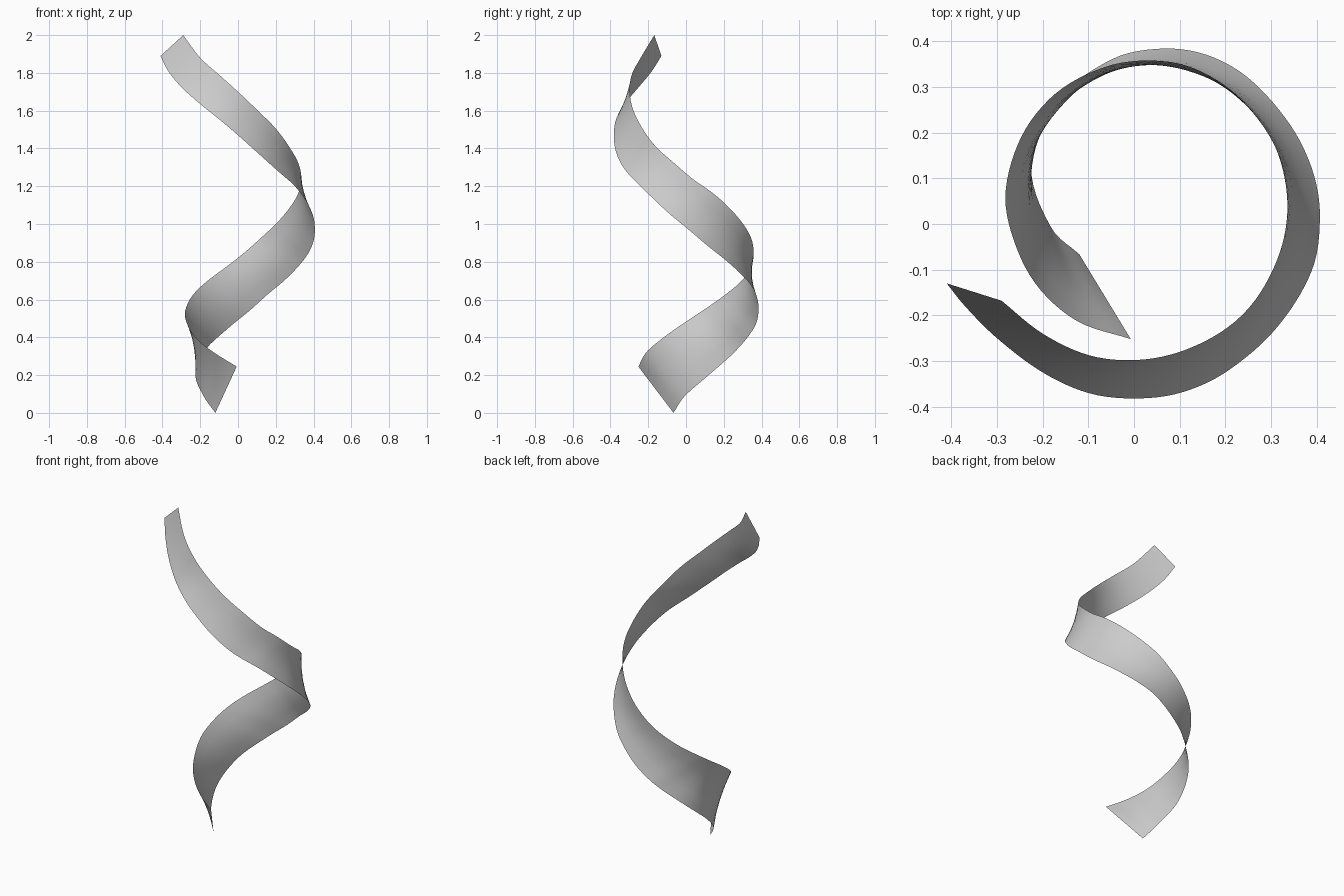
import bpy, bmesh
from mathutils import Vector

if "Cube" in bpy.data.objects:
    bpy.data.objects.remove(bpy.data.objects["Cube"])

# Key points of the two long edges of the ribbon
lower = [(-.12, -.066, 0), (-.18, -.01, .085), (-.225, .12, .20), (-.18, .26, .325),
         (-.05, .36, .45), (.06, .384, .54), (.16, .37, .63), (.25, .32, .705),
         (.34, .22, .80), (.39, .12, .88), (.407, .02, .965), (.39, -.1, 1.065),
         (.31, -.23, 1.19), (.2, -.325, 1.29), (.1, -.37, 1.38), (0, -.382, 1.47),
         (-.1, -.37, 1.555), (-.2, -.325, 1.635), (-.3, -.25, 1.725), (-.37, -.18, 1.81),
         (-.41, -.13, 1.89)]
upper = [(-.007, -.252, .245), (-.12, -.215, .315), (-.2, -.15, .375), (-.25, -.07, .435),
         (-.281, .04, .51), (-.27, .13, .57), (-.23, .22, .635), (-.16, .295, .70),
         (-.06, .345, .775), (.03, .358, .845), (.12, .345, .925), (.21, .295, 1.01),
         (.28, .22, 1.095), (.32, .14, 1.165), (.336, .04, 1.235), (.32, -.06, 1.32),
         (.27, -.16, 1.41), (.2, -.23, 1.505), (.1, -.28, 1.605), (0, -.298, 1.70),
         (-.1, -.287, 1.79), (-.2, -.24, 1.88), (-.29, -.168, 2.0)]
SEGMENTS, ACROSS = 120, 4


def smooth_path(points, n):
    """Spline through the points, resampled to n equal steps."""
    p = [Vector(q) for q in points]
    p = [2 * p[0] - p[1]] + p + [2 * p[-1] - p[-2]]
    dense = []
    for a, b, c, d in zip(p, p[1:], p[2:], p[3:]):
        l0, l1, l2 = (b - a).length, (c - b).length, (d - c).length
        m1 = (c - a) / (l0 + l1) * l1
        m2 = (d - b) / (l1 + l2) * l1
        for k in range(20):
            t = k / 20
            dense.append(b * (2*t**3 - 3*t**2 + 1) + m1 * (t**3 - 2*t**2 + t)
                         + c * (3*t**2 - 2*t**3) + m2 * (t**3 - t**2))
    dense.append(p[-2])
    dist = [0.0]
    for a, b in zip(dense, dense[1:]):
        dist.append(dist[-1] + (b - a).length)
    out, j = [], 0
    for i in range(n + 1):
        s = dist[-1] * i / n
        while j < len(dist) - 2 and dist[j + 1] < s:
            j += 1
        out.append(dense[j].lerp(dense[j + 1], (s - dist[j]) / (dist[j + 1] - dist[j])))
    return out


# Spiral ribbon: straight strips bridging the two edges
bm = bmesh.new()
rows = [[bm.verts.new(a.lerp(b, k / ACROSS)) for k in range(ACROSS + 1)]
        for a, b in zip(smooth_path(lower, SEGMENTS), smooth_path(upper, SEGMENTS))]
for r, s in zip(rows, rows[1:]):
    for k in range(ACROSS):
        f = bm.faces.new((r[k], r[k + 1], s[k + 1], s[k]))
        f.smooth = True
mesh = bpy.data.meshes.new("spiral_ribbon")
bm.to_mesh(mesh)
bm.free()
bpy.context.collection.objects.link(bpy.data.objects.new("spiral_ribbon", mesh))
